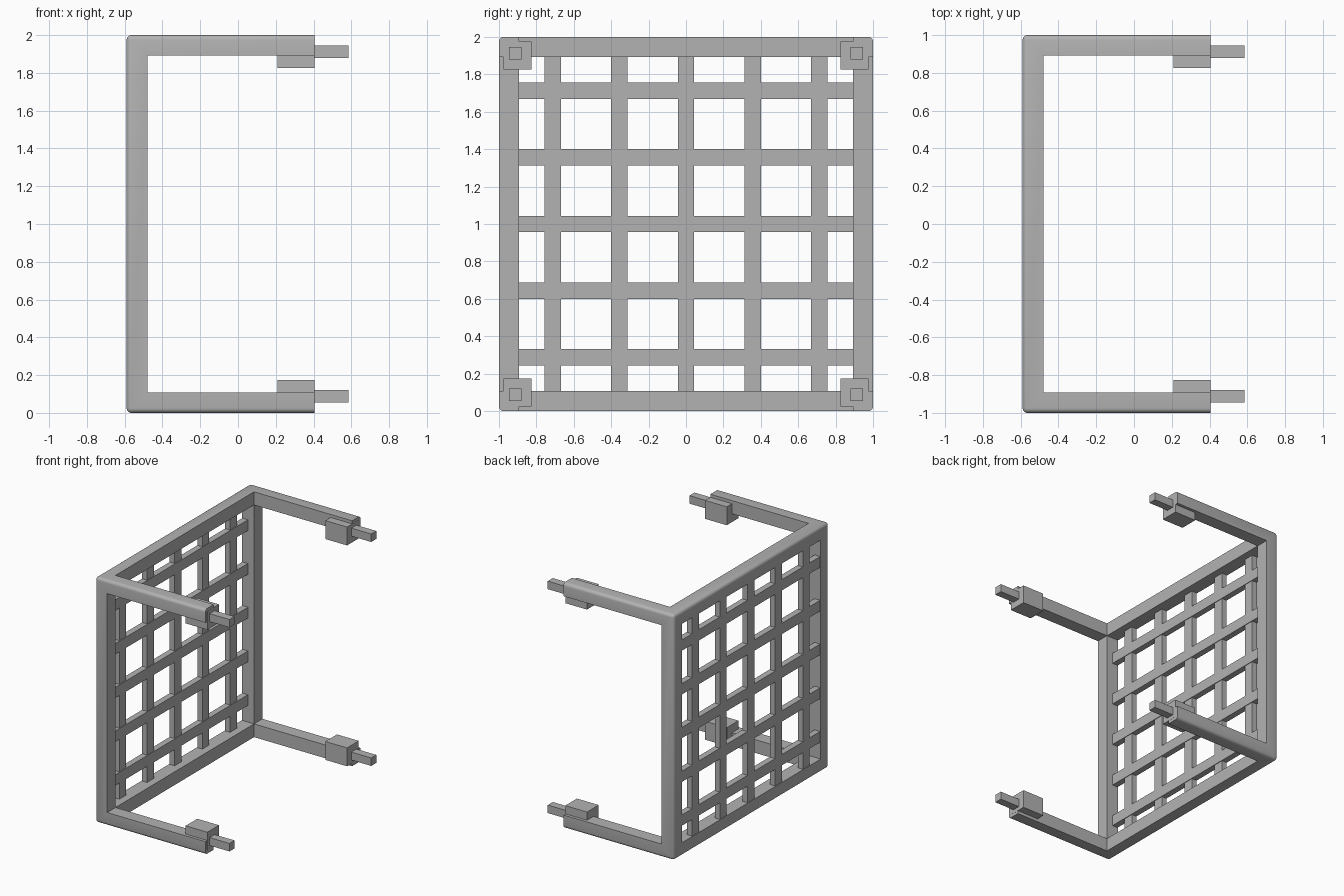
import bpy
import bmesh
from mathutils import Vector

default = bpy.data.objects.get("Cube")
if default:
    bpy.data.objects.remove(default, do_unlink=True)

grey = bpy.data.materials.new("plain grey")
grey.use_nodes = True
COLOUR = (0.45, 0.45, 0.45, 1)
grey.diffuse_color = COLOUR
grey.node_tree.nodes["Principled BSDF"].inputs["Base Color"].default_value = COLOUR

BACK, INNER, FRONT, TIP = -0.59, -0.48, 0.405, 0.585
RAIL = 0.108
IN = 1 - RAIL


def add_box(bm, lo, hi):
    """Add a box between two corners."""
    lo, hi = Vector(lo), Vector(hi)
    verts = bmesh.ops.create_cube(bm, size=1)["verts"]
    for v in verts:
        v.co = (lo + hi) / 2 + v.co * (hi - lo)


def finish(name, bm):
    mesh = bpy.data.meshes.new(name)
    bmesh.ops.recalc_face_normals(bm, faces=bm.faces)
    bm.to_mesh(mesh)
    bm.free()
    obj = bpy.data.objects.new(name, mesh)
    mesh.materials.append(grey)
    bpy.context.collection.objects.link(obj)
    return obj


def box(name, lo, hi):
    bm = bmesh.new()
    add_box(bm, lo, hi)
    return finish(name, bm)


# Frame and arms: a solid block hollowed from the open side, then notched
bm = bmesh.new()
add_box(bm, (BACK, -1, 0), (FRONT, 1, 2))
outer_edges = [e for e in bm.edges if min(v.co.x for v in e.verts) < 0]
bmesh.ops.bevel(bm, geom=outer_edges, offset=0.025, segments=4,
                profile=0.5, affect='EDGES')
frame = finish("frame_with_arms", bm)

cutters = [
    box("hollow_cutter_y", (INNER, -2, RAIL), (1, 2, 2 - RAIL)),
    box("hollow_cutter_z", (INNER, -IN, -1), (1, IN, 3)),
    box("opening_cutter", (-1, -IN, RAIL), (1, IN, 2 - RAIL)),
]
for cutter in cutters:
    cutter.hide_render = True
    cutter.hide_set(True)
    cut = frame.modifiers.new(cutter.name, 'BOOLEAN')
    cut.operation = 'DIFFERENCE'
    cut.solver = 'EXACT'
    cut.object = cutter

# Bake the cuts and remove the helpers
graph = bpy.context.evaluated_depsgraph_get()
baked = bpy.data.meshes.new_from_object(frame.evaluated_get(graph))
frame.modifiers.clear()
frame.data = baked
baked.materials.clear()
baked.materials.append(grey)
for cutter in cutters:
    bpy.data.objects.remove(cutter, do_unlink=True)
bpy.context.view_layer.objects.active = frame
frame.select_set(True)
bpy.ops.object.shade_smooth_by_angle()

# Lattice of crossing bars
HALF, STEP = 0.044, 0.3565
for i in range(-2, 3):
    c = i * STEP
    box(f"lattice_upright_{i + 3}", (-0.585, c - HALF, RAIL),
        (-0.54, c + HALF, 2 - RAIL))
    box(f"lattice_crossbar_{i + 3}", (-0.585, -IN, 1 + c - HALF),
        (-0.535, IN, 1 + c + HALF))


# Corner blocks and pegs at the arm ends
def corner_box(name, x0, x1, near, far, sy, sz):
    ys = sorted((sy * (1 - near), sy * (1 - far)))
    zs = sorted((1 + sz * (1 - near), 1 + sz * (1 - far)))
    box(name, (x0, ys[0], zs[0]), (x1, ys[1], zs[1]))


for sy, side in ((-1, "front"), (1, "back")):
    for sz, level in ((-1, "lower"), (1, "upper")):
        corner_box(f"{level}_{side}_block", 0.21, FRONT + 0.001, 0.025, 0.175, sy, sz)
        corner_box(f"{level}_{side}_peg", FRONT - 0.02, TIP, 0.055, 0.12, sy, sz)
